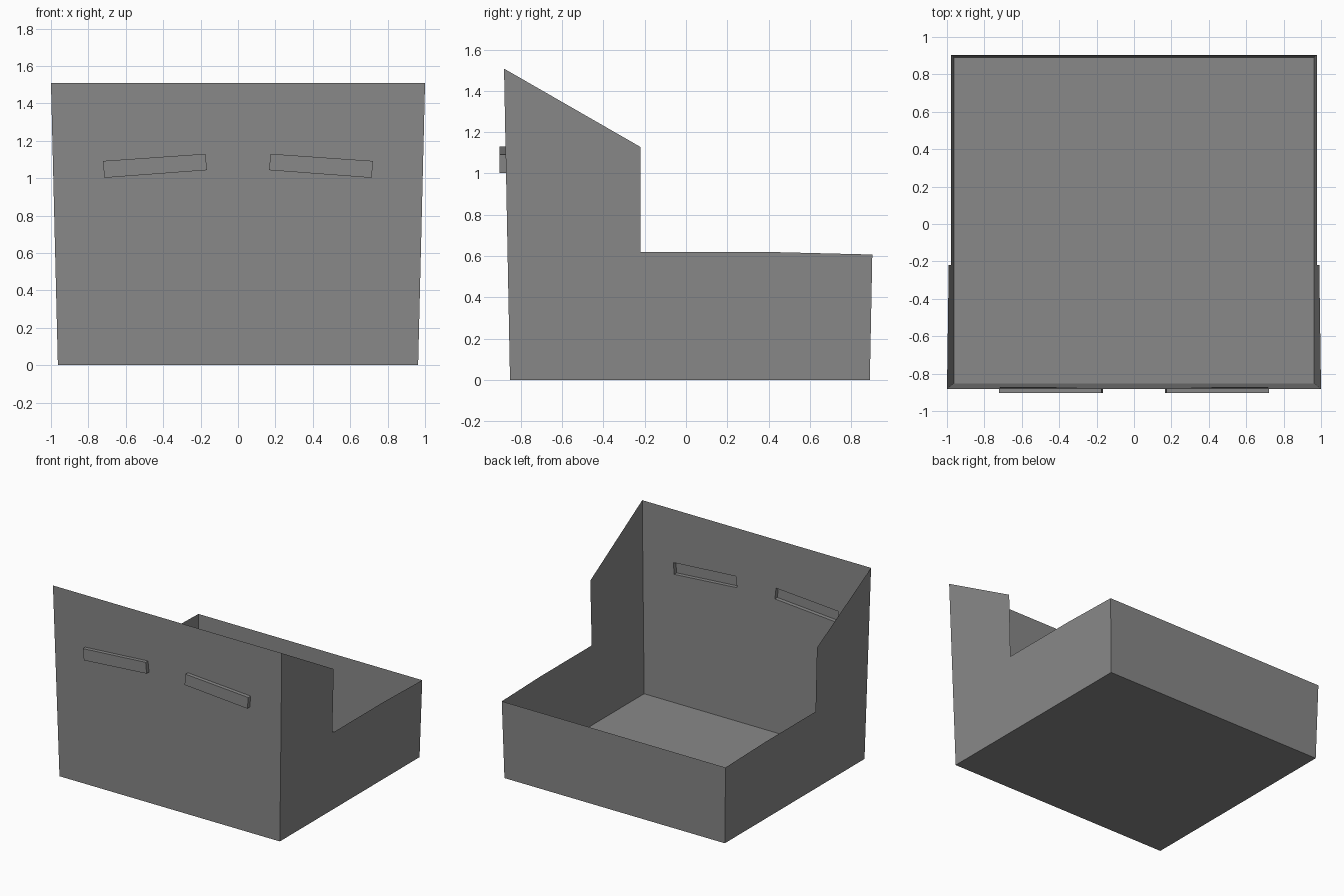
import bpy, bmesh

if "Cube" in bpy.data.objects:
    bpy.data.objects.remove(bpy.data.objects["Cube"])

grey = bpy.data.materials.new("plain grey")
grey.diffuse_color = (0.25, 0.25, 0.25, 1)
grey.use_nodes = True
grey.node_tree.nodes["Principled BSDF"].inputs["Base Color"].default_value = grey.diffuse_color

FRONT, BACK, TOP = -0.853, 0.891, 1.508

def side_x(z):      # side walls flare outward with height
    return 0.963 + 0.0245 * z

def front_y(z):     # front wall leans forward with height
    return FRONT - 0.0192 * z

def make_half(name, faces):
    """Build the right half from faces, then mirror it across x."""
    bm = bmesh.new()
    for pts in faces:
        bm.faces.new([bm.verts.new(p) for p in pts])
    bmesh.ops.remove_doubles(bm, verts=bm.verts, dist=0.0005)
    bmesh.ops.recalc_face_normals(bm, faces=bm.faces)
    if min(bm.faces, key=lambda f: f.calc_center_median().z).normal.z > 0:
        bmesh.ops.reverse_faces(bm, faces=bm.faces)
    me = bpy.data.meshes.new(name)
    bm.to_mesh(me)
    bm.free()
    me.materials.append(grey)
    ob = bpy.data.objects.new(name, me)
    bpy.context.collection.objects.link(ob)
    mod = ob.modifiers.new("mirror", 'MIRROR')
    mod.use_axis[0] = True
    mod.merge_threshold = 0.001
    return ob

# stepped side wall, as (y, z) points
profile = [(FRONT, 0), (BACK, 0), (0.903, 0.607), (0.42, 0.619),
           (-0.22, 0.619), (-0.22, 1.128), (front_y(TOP), TOP)]
side = [(side_x(z), y, z) for y, z in profile]

# floor and low back wall
floor = [(0, FRONT, 0), side[0], side[1], (0, BACK, 0)]
back = [(0, BACK, 0), side[1], side[2], (0, 0.903, 0.607)]

# front wall framing a tilted slot pressed outward into a shallow pocket
slot = [(0.166, 1.043), (0.714, 1.002), (0.723, 1.092), (0.174, 1.13)]
rim = [(x, front_y(z), z) for x, z in slot]
outer = [(x, -0.904, z) for x, z in slot]
wall = [(0, FRONT, 0), side[0], side[-1], (0, front_y(TOP), TOP)]
front, pocket = [], [outer]
for i in range(4):
    j = (i + 1) % 4
    front.append([wall[i], wall[j], rim[j], rim[i]])
    pocket.append([rim[i], rim[j], outer[j], outer[i]])

make_half("open_bin", [floor, back, side] + front + pocket)
